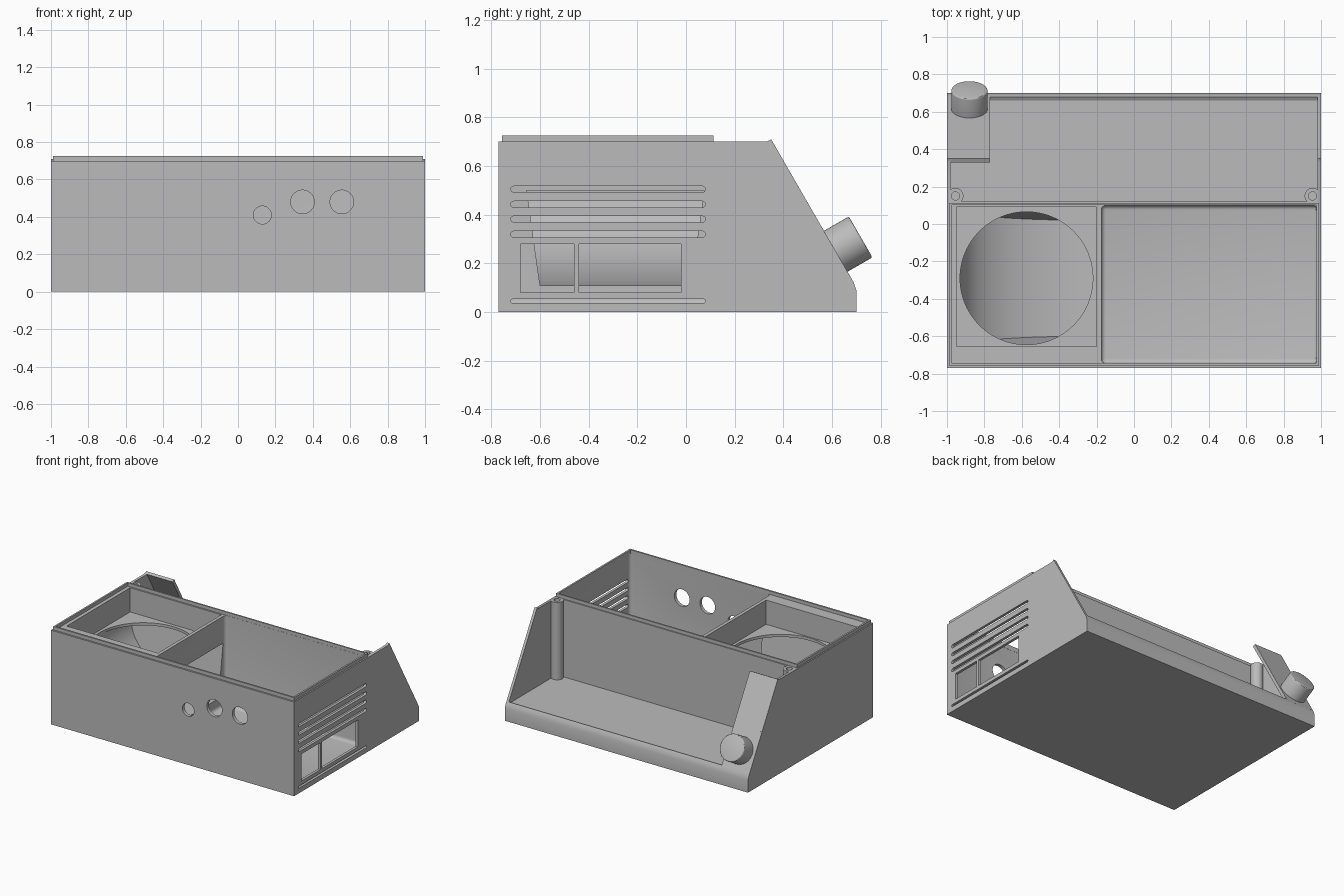
import bpy
import bmesh
from math import sin, cos, pi, radians
from mathutils import Matrix, Vector

cube = bpy.data.objects.get("Cube")
if cube:
    bpy.data.objects.remove(cube, do_unlink=True)

grey = bpy.data.materials.new("plain grey")
grey.use_nodes = True
grey.diffuse_color = (0.5, 0.5, 0.5, 1)
grey.node_tree.nodes["Principled BSDF"].inputs["Base Color"].default_value = (0.5, 0.5, 0.5, 1)


def make(name, bm):
    bmesh.ops.recalc_face_normals(bm, faces=bm.faces)
    mesh = bpy.data.meshes.new(name)
    bm.to_mesh(mesh)
    bm.free()
    mesh.materials.append(grey)
    obj = bpy.data.objects.new(name, mesh)
    bpy.context.collection.objects.link(obj)
    return obj


def loft(name, start, end):
    """Close a solid between two matching outlines."""
    bm = bmesh.new()
    a = [bm.verts.new(p) for p in start]
    b = [bm.verts.new(p) for p in end]
    bm.faces.new(a)
    bm.faces.new(b)
    for i in range(len(a)):
        j = (i + 1) % len(a)
        bm.faces.new((a[i], a[j], b[j], b[i]))
    return make(name, bm)


def side_prism(name, outline, x0, x1):
    """Extrude a (y, z) outline along x."""
    return loft(name, [(x0, y, z) for y, z in outline], [(x1, y, z) for y, z in outline])


def box(name, x0, x1, y0, y1, z0, z1, bevel=0):
    bm = bmesh.new()
    bmesh.ops.create_cube(bm, size=1)
    bmesh.ops.scale(bm, vec=(x1 - x0, y1 - y0, z1 - z0), verts=bm.verts)
    bmesh.ops.translate(bm, vec=((x0 + x1) / 2, (y0 + y1) / 2, (z0 + z1) / 2), verts=bm.verts)
    if bevel:
        bmesh.ops.bevel(bm, geom=bm.edges[:], offset=bevel, segments=4, profile=0.5, affect='EDGES')
    return make(name, bm)


def cylinder(name, base, direction, radius, length, segments=48, bevel=0):
    direction = Vector(direction).normalized()
    bm = bmesh.new()
    bmesh.ops.create_cone(bm, cap_ends=True, segments=segments, radius1=radius, radius2=radius, depth=length)
    if bevel:
        rim = [e for e in bm.edges if all(v.co.z > 0 for v in e.verts)]
        bmesh.ops.bevel(bm, geom=rim, offset=bevel, segments=3, profile=0.5, affect='EDGES')
    turn = direction.to_track_quat('Z', 'Y').to_matrix().to_4x4()
    place = Matrix.Translation(Vector(base) + direction * length / 2)
    bmesh.ops.transform(bm, matrix=place @ turn, verts=bm.verts)
    return make(name, bm)


def slot(y0, y1, z, radius):
    """Round-ended slot through the left wall."""
    outline = []
    for centre, first in ((y1 - radius, -pi / 2), (y0 + radius, pi / 2)):
        for i in range(9):
            t = first + pi * i / 8
            outline.append((centre + radius * cos(t), z + radius * sin(t)))
    return side_prism("slot_cutter", outline, 0.94, 1.1)


def cut(target, cutters):
    for c in cutters:
        mod = target.modifiers.new("cut", 'BOOLEAN')
        mod.operation = 'DIFFERENCE'
        mod.solver = 'EXACT'
        mod.object = c
    graph = bpy.context.evaluated_depsgraph_get()
    mesh = bpy.data.meshes.new_from_object(target.evaluated_get(graph))
    target.modifiers.clear()
    target.data = mesh
    for c in cutters:
        bpy.data.objects.remove(c, do_unlink=True)


# Case with a sloping rear edge
case = side_prism("case", [(-0.77, 0), (0.70, 0), (0.70, 0.09), (0.69, 0.12),
                           (0.35, 0.71), (0.33, 0.70), (-0.77, 0.70)], -1, 1)

# Rear tray, storage bin and square fan recess
cutters = [
    side_prism("tray_cutter", [(0.12, 0.125), (0.66, 0.125), (0.68, 0.137),
                               (0.9, 0.137), (0.9, 1), (0.12, 1)], -0.98, 0.98),
    box("bin_cutter", -0.175, 0.98, -0.745, 0.10, 0.03, 1, 0.025),
    box("recess_cutter", -0.95, -0.2, -0.655, 0.09, 0.52, 1),
    cylinder("fan_cutter", (-0.575, -0.29, 0.49), (0, 0, 1), 0.355, 0.1, 96),
]

# Curved duct leading from the fan opening into the bin
curve = [(-0.25 - 0.68 * cos(t), 0.50 - 0.39 * sin(t)) for t in [pi / 2 * i / 24 for i in range(25)]]
curve += [(-0.1, 0.11), (-0.1, 0.50)]


def duct_side(s):
    return [(x, -0.29 + s * (0.31 + 0.14 * (z - 0.11)), z) for x, z in curve]


cutters.append(loft("duct_cutter", duct_side(-1), duct_side(1)))

# Vents and windows in the left wall
for z in (0.32, 0.382, 0.443, 0.505):
    cutters.append(slot(-0.72, 0.08, z, 0.0125))
cutters.append(slot(-0.72, 0.08, 0.045, 0.008))
for y0, y1 in ((-0.68, -0.46), (-0.44, -0.02)):
    cutters.append(box("window_cutter", 0.94, 1.1, y0, y1, 0.08, 0.28))

# Round holes in the front wall
for x, z, r in ((0.13, 0.41, 0.048), (0.345, 0.48, 0.063), (0.555, 0.48, 0.063)):
    cutters.append(cylinder("hole_cutter", (x, -0.85, z), (0, 1, 0), r, 0.15))
cut(case, cutters)

# Thin raised rim around the top
rim = box("top_rim", -0.99, 0.99, -0.757, 0.112, 0.69, 0.725)
cut(rim, [box("rim_cutter", -0.977, 0.977, -0.744, 0.101, 0.6, 0.8)])

# Screw posts in the tray corners
posts = []
for side, s in (("left", 1), ("right", -1)):
    post = cylinder(side + "_screw_post", (s * 0.955, 0.15, 0.11), (0, 0, 1), 0.043, 0.59)
    cut(post, [cylinder("screw_cutter", (s * 0.955, 0.15, 0.6), (0, 0, 1), 0.022, 0.2, 24)])
    posts.append(post)

# Sloping control plate and its knob
side_prism("control_plate", [(0.35, 0.71), (0.685, 0.129), (0.665, 0.117), (0.33, 0.70)], -0.99, -0.77)
knob = cylinder("knob", (-0.88, 0.605, 0.244), (0, 0.866, 0.5), 0.097, 0.13, 64, 0.008)

# Smooth the round parts while keeping the edges sharp
bpy.ops.object.select_all(action='DESELECT')
for obj in [case, knob] + posts:
    obj.select_set(True)
bpy.context.view_layer.objects.active = case
bpy.ops.object.shade_smooth_by_angle(angle=radians(30))
